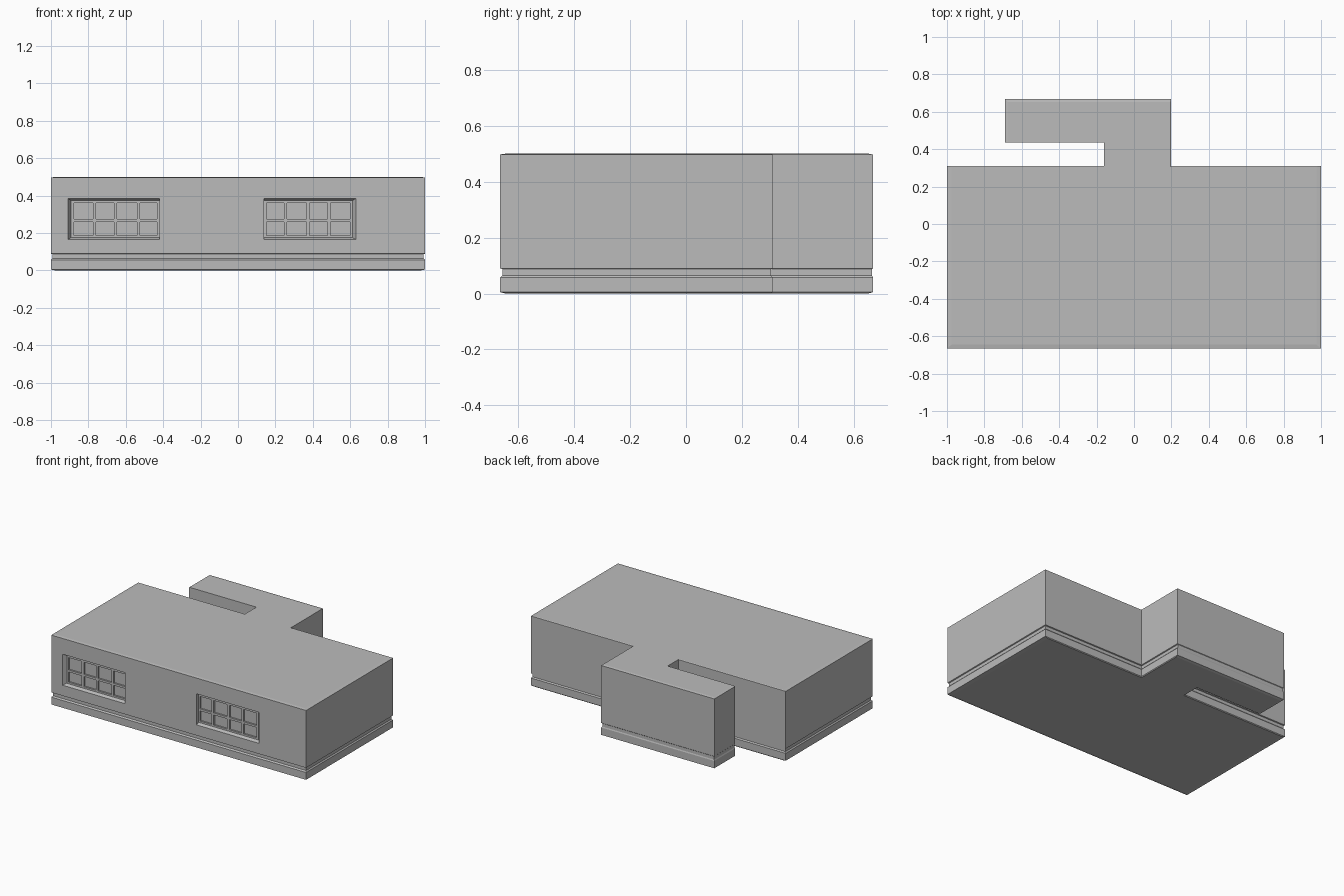
import bpy, bmesh

cube = bpy.data.objects.get("Cube")
if cube:
    bpy.data.objects.remove(cube, do_unlink=True)

grey = bpy.data.materials.new("plain grey")
grey.use_nodes = True
colour = (0.5, 0.5, 0.5, 1)
grey.diffuse_color = colour
grey.node_tree.nodes["Principled BSDF"].inputs["Base Color"].default_value = colour


def make_object(name, bm):
    bmesh.ops.recalc_face_normals(bm, faces=bm.faces[:])
    mesh = bpy.data.meshes.new(name)
    bm.to_mesh(mesh)
    bm.free()
    mesh.materials.append(grey)
    obj = bpy.data.objects.new(name, mesh)
    bpy.context.collection.objects.link(obj)
    return obj


def loft(name, rings):
    """Skin a stack of matching rings and cap both ends."""
    bm = bmesh.new()
    loops = [[bm.verts.new(p) for p in ring] for ring in rings]
    for low, high in zip(loops, loops[1:]):
        for i in range(len(low)):
            j = (i + 1) % len(low)
            bm.faces.new((low[i], low[j], high[j], high[i]))
    bm.faces.new(loops[0])
    bm.faces.new(loops[-1])
    return make_object(name, bm)


def box(name, x0, x1, y0, y1, z0, z1):
    corners = [(x0, y0), (x1, y0), (x1, y1), (x0, y1)]
    return loft(name, [[(x, y, z) for x, y in corners] for z in (z0, z1)])


def footprint(side, front, back, wing):
    """Hall with an L-shaped wing behind it; each side can be drawn inward."""
    return [(-1 + side, -0.665 + front), (1 - side, -0.665 + front),
            (1 - side, 0.31 - back), (0.198 - back, 0.31 - back),
            (0.198 - back, 0.668 - wing), (-0.69 + wing, 0.668 - wing),
            (-0.69 + wing, 0.435), (-0.16, 0.435),
            (-0.16, 0.31 - back), (-1 + side, 0.31 - back)]


# Building shell: plinth, recessed band, walls and gently sloped roof rim
outer = footprint(0, 0, 0, 0)
band = footprint(0.007, 0.01, 0.007, 0.003)
rim = footprint(0.025, 0.02, 0.005, 0.017)
profile = [(rim, 0), (outer, 0.005), (outer, 0.057), (band, 0.065),
           (band, 0.087), (outer, 0.09), (outer, 0.497), (rim, 0.5)]
building = loft("building", [[(x, y, z) for x, y in ring] for ring, z in profile])

# Windows, mirrored about the middle of the pair
FRONT, GLASS = -0.665, -0.633
for label, sign in (("right", 1), ("left", -1)):
    def mx(x):
        return -0.14 + sign * (x + 0.14)

    def opening(x0, x1, z0, z1, y):
        return [(mx(x0), y, z0), (mx(x1), y, z0), (mx(x1), y, z1), (mx(x0), y, z1)]

    # Recess with splayed jamb, sill and head
    cutter = loft(label + "_window_cutter", [
        opening(-0.91, -0.42, 0.165, 0.385, FRONT - 0.05),
        opening(-0.91, -0.42, 0.165, 0.385, FRONT),
        opening(-0.89, -0.42, 0.178, 0.372, GLASS)])
    cutter.hide_render = True
    cutter.hide_viewport = True
    cut = building.modifiers.new(label + " window", "BOOLEAN")
    cut.operation = "DIFFERENCE"
    cut.solver = "EXACT"
    cut.object = cutter

    # Glazing bars: four panes wide, two high
    for n, x in enumerate((-0.767, -0.655, -0.533)):
        box(f"{label}_window_upright_bar_{n + 1}", mx(x) - 0.008, mx(x) + 0.008,
            GLASS - 0.012, GLASS + 0.005, 0.176, 0.374)
    box(label + "_window_cross_bar", *sorted((mx(-0.892), mx(-0.42))),
        GLASS - 0.012, GLASS + 0.005, 0.26, 0.275)

    # Thin surrounding frame
    for part, a, b, z0, z1 in (("outer_stile", -0.892, -0.878, 0.176, 0.374),
                               ("inner_stile", -0.432, -0.419, 0.176, 0.374),
                               ("bottom_rail", -0.892, -0.419, 0.176, 0.188),
                               ("top_rail", -0.892, -0.419, 0.362, 0.374)):
        box(f"{label}_window_{part}", *sorted((mx(a), mx(b))),
            GLASS - 0.012, GLASS + 0.005, z0, z1)
